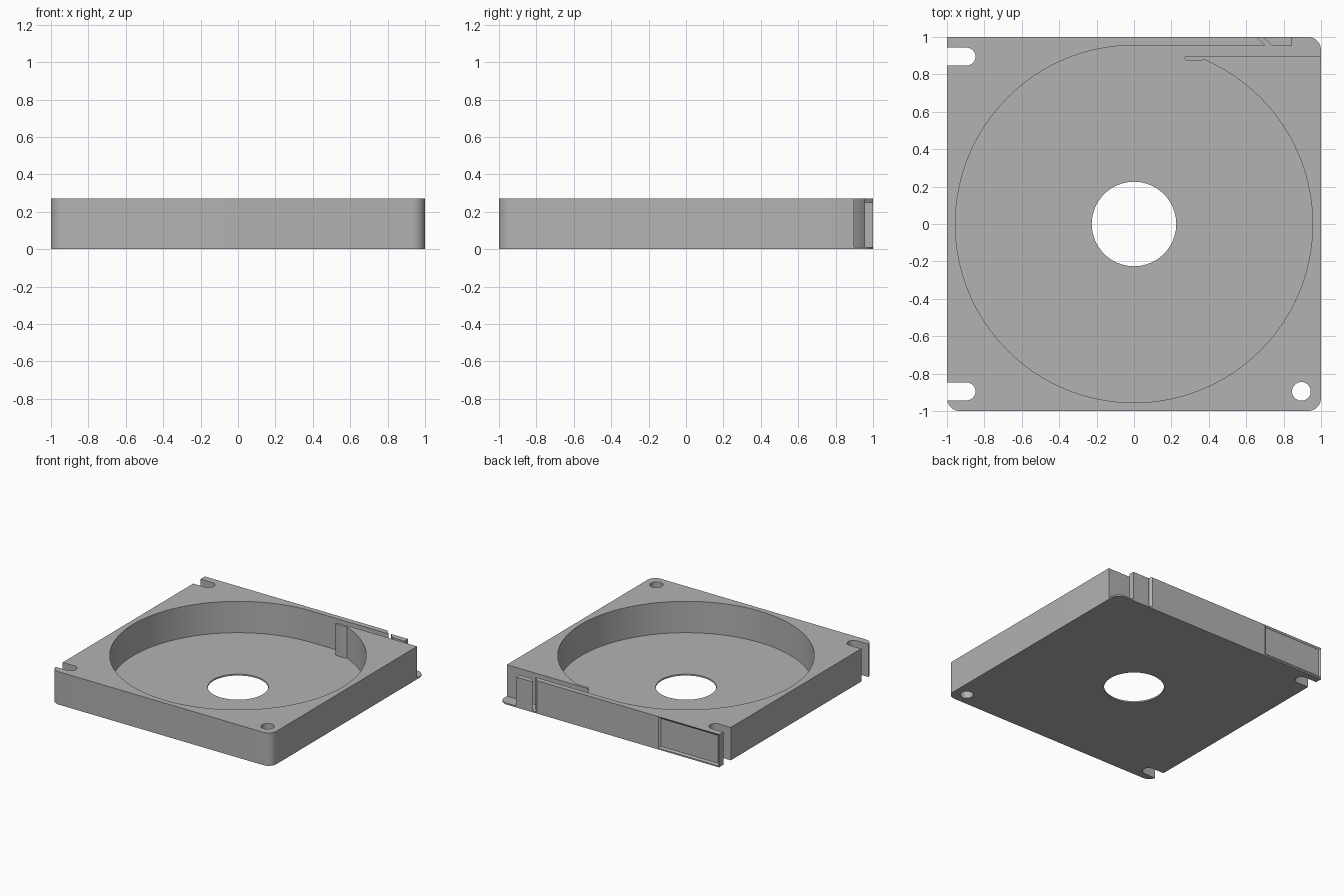
import bpy, bmesh
from math import cos, sin, radians

if "Cube" in bpy.data.objects:
    bpy.data.objects.remove(bpy.data.objects["Cube"])

FLOOR, TOP = 0.012, 0.27      # plate thickness, wall height
R = 0.955                     # recess radius
LANE = 0.897                  # inner side of the exit lane
PIN = 0.895                   # offset of mounting holes

grey = bpy.data.materials.new("plain grey")
grey.use_nodes = True
grey.diffuse_color = (0.45, 0.45, 0.45, 1)
grey.node_tree.nodes["Principled BSDF"].inputs["Base Color"].default_value = (0.45, 0.45, 0.45, 1)


def arc(cx, cy, r, start, end, n):
    """Points along an arc, angles in degrees."""
    angles = [radians(start + (end - start) * i / n) for i in range(n + 1)]
    return [(cx + r * cos(a), cy + r * sin(a)) for a in angles]


def circle(cx, cy, r, n):
    return arc(cx, cy, r, 0, 360, n)[:-1]


def notch(cy, r=0.048):
    """Round-ended slot open at the -x side, listed upwards."""
    return [(-1, cy - r)] + arc(-PIN, cy, r, -90, 90, 12) + [(-1, cy + r)]


def prism(name, loops, z0, z1, label_recess=False):
    """Extrude an outline (first loop) with holes (further loops)."""
    bm = bmesh.new()
    edges = []
    for loop in loops:
        vs = [bm.verts.new((x, y, z0)) for x, y in loop]
        edges += [bm.edges.new((a, b)) for a, b in zip(vs, vs[1:] + vs[:1])]
    bmesh.ops.triangle_fill(bm, use_beauty=True, edges=edges, normal=(0, 0, 1))
    ext = bmesh.ops.extrude_face_region(bm, geom=bm.faces[:], use_keep_orig=True)
    moved = [g for g in ext["geom"] if isinstance(g, bmesh.types.BMVert)]
    bmesh.ops.translate(bm, verts=moved, vec=(0, 0, z1 - z0))
    bmesh.ops.recalc_face_normals(bm, faces=bm.faces[:])
    if label_recess:
        panel = [f for f in bm.faces if f.normal.y > 0.99
                 and f.calc_center_median().y > 0.99 and f.calc_center_median().x < -0.6]
        bmesh.ops.inset_individual(bm, faces=panel, thickness=0.02, depth=-0.01)
    mesh = bpy.data.meshes.new(name)
    bm.to_mesh(mesh)
    bm.free()
    mesh.materials.append(grey)
    obj = bpy.data.objects.new(name, mesh)
    bpy.context.collection.objects.link(obj)
    bpy.ops.object.select_all(action="DESELECT")
    obj.select_set(True)
    bpy.context.view_layer.objects.active = obj
    bpy.ops.object.shade_smooth_by_angle(angle=radians(30))
    return obj


# Shared outline: rounded front corners, two side notches, square back corner
c = 0.07
front_and_side = (arc(1 - c, -1 + c, c, 0, -90, 8) + arc(-1 + c, -1 + c, c, 270, 180, 8)[:-1]
                  + notch(-PIN) + notch(PIN) + [(-1, 1)])
pin_hole = circle(PIN, -PIN, 0.05, 32)

# Floor plate with hub opening
prism("floor_plate",
      [front_and_side + arc(1 - c, 1 - c, c, 90, 0, 8), circle(0, 0, 0.226, 64), pin_hole],
      0, FLOOR)

# Wall around the round recess, with a straight exit lane and a lip at its mouth
lip = [(0.36, 0.874)] + arc(0.281, (LANE + 0.874) / 2, (LANE - 0.874) / 2, 270, 90, 8)
wall = ([(1, LANE)] + front_and_side + [(-0.45, 1), (0.655, 1), (0.70, R)]
        + arc(0, 0, R, 90, 427, 120) + lip)
prism("case_wall", [wall, pin_hole], FLOOR, TOP, label_recess=True)

# Separate block beyond the slanted gap
prism("gap_block", [[(0.69, 1), (0.845, 1), (0.845, R), (0.735, R)]], FLOOR, 0.25)
